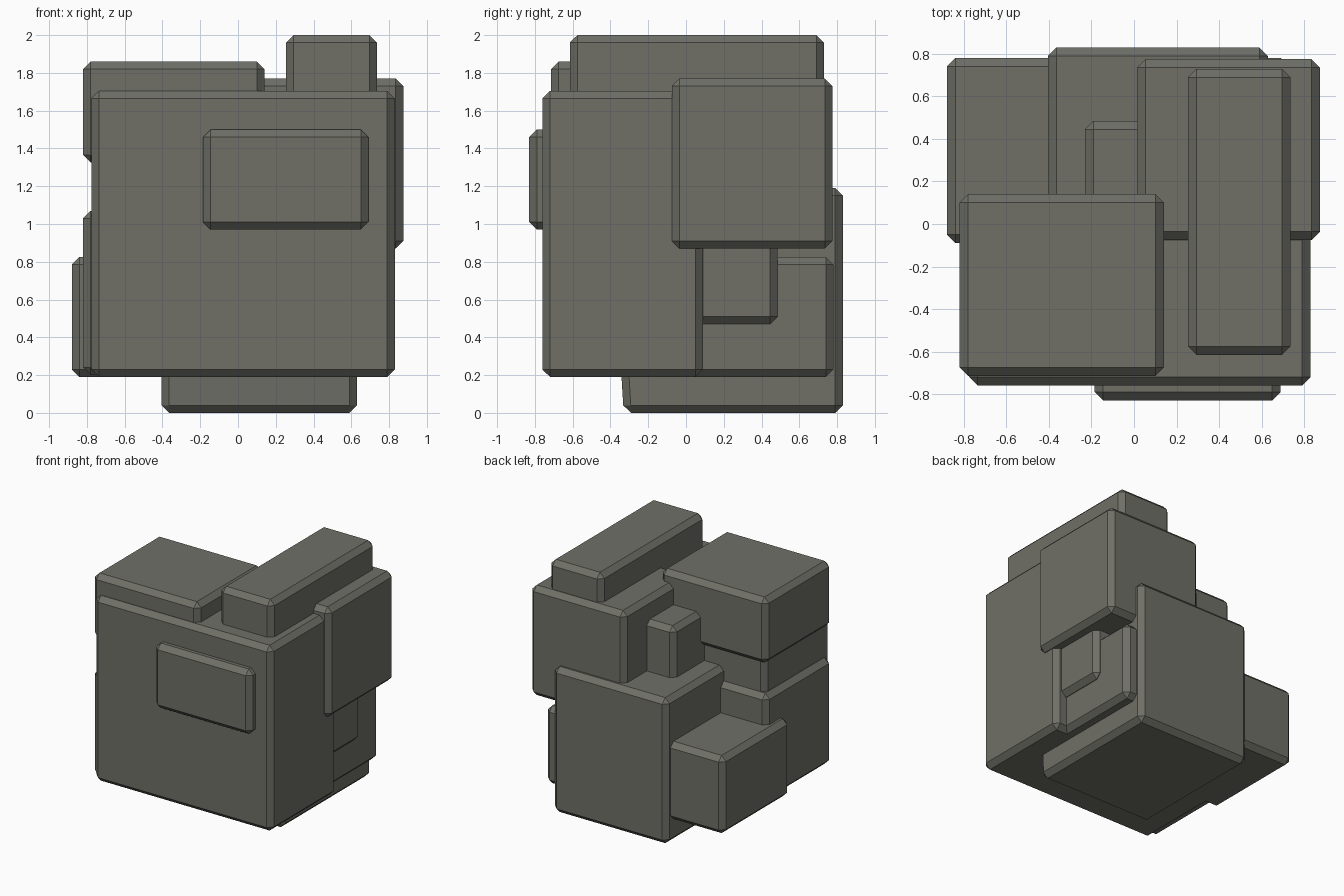
import bpy, bmesh

if "Cube" in bpy.data.objects:
    bpy.data.objects.remove(bpy.data.objects["Cube"])

CHAMFER = 0.04

# Dark warm grey shared by every block
stone = bpy.data.materials.new("dark_stone")
stone.diffuse_color = (0.16, 0.16, 0.137, 1.0)
stone.use_nodes = True
stone.node_tree.nodes["Principled BSDF"].inputs["Base Color"].default_value = stone.diffuse_color


def block(name, x, y, z):
    """Flat-shaded box between the given (min, max) ranges with single-cut chamfers."""
    bm = bmesh.new()
    bmesh.ops.create_cube(bm, size=1)
    for v in bm.verts:
        for i, (lo, hi) in enumerate((x, y, z)):
            v.co[i] = lo if v.co[i] < 0 else hi
    bmesh.ops.bevel(bm, geom=bm.edges[:], offset=CHAMFER, segments=1,
                    profile=0.5, affect='EDGES')
    mesh = bpy.data.meshes.new(name)
    bm.to_mesh(mesh)
    bm.free()
    mesh.materials.append(stone)
    obj = bpy.data.objects.new(name, mesh)
    bpy.context.collection.objects.link(obj)
    return obj


# Large front mass and the thin panel on its face
block("main_block", (-0.775, 0.83), (-0.76, 0.09), (0.19, 1.705))
block("front_panel", (-0.185, 0.69), (-0.83, -0.50), (0.97, 1.5))

# Upper blocks
block("top_bar", (0.255, 0.735), (-0.615, 0.73), (1.45, 2.0))
block("top_left_block", (-0.82, 0.14), (-0.715, 0.14), (1.325, 1.86))
block("upper_right_block", (0.015, 0.875), (-0.075, 0.775), (0.87, 1.77))

# Lower and rear blocks
block("lower_left_block", (-0.82, 0.14), (-0.715, 0.13), (0.20, 1.07))
block("rear_cross_block", (-0.88, 0.73), (-0.09, 0.78), (0.19, 0.825))
block("inner_rear_block", (-0.23, 0.775), (-0.35, 0.485), (0.47, 1.60))

# Rear base block, its front face leaning slightly outward towards the top
base = block("rear_base_block", (-0.405, 0.63), (-0.33, 0.83), (0.0, 1.19))
for v in base.data.vertices:
    if v.co.y < 0:
        v.co.y -= 0.06 * v.co.z
